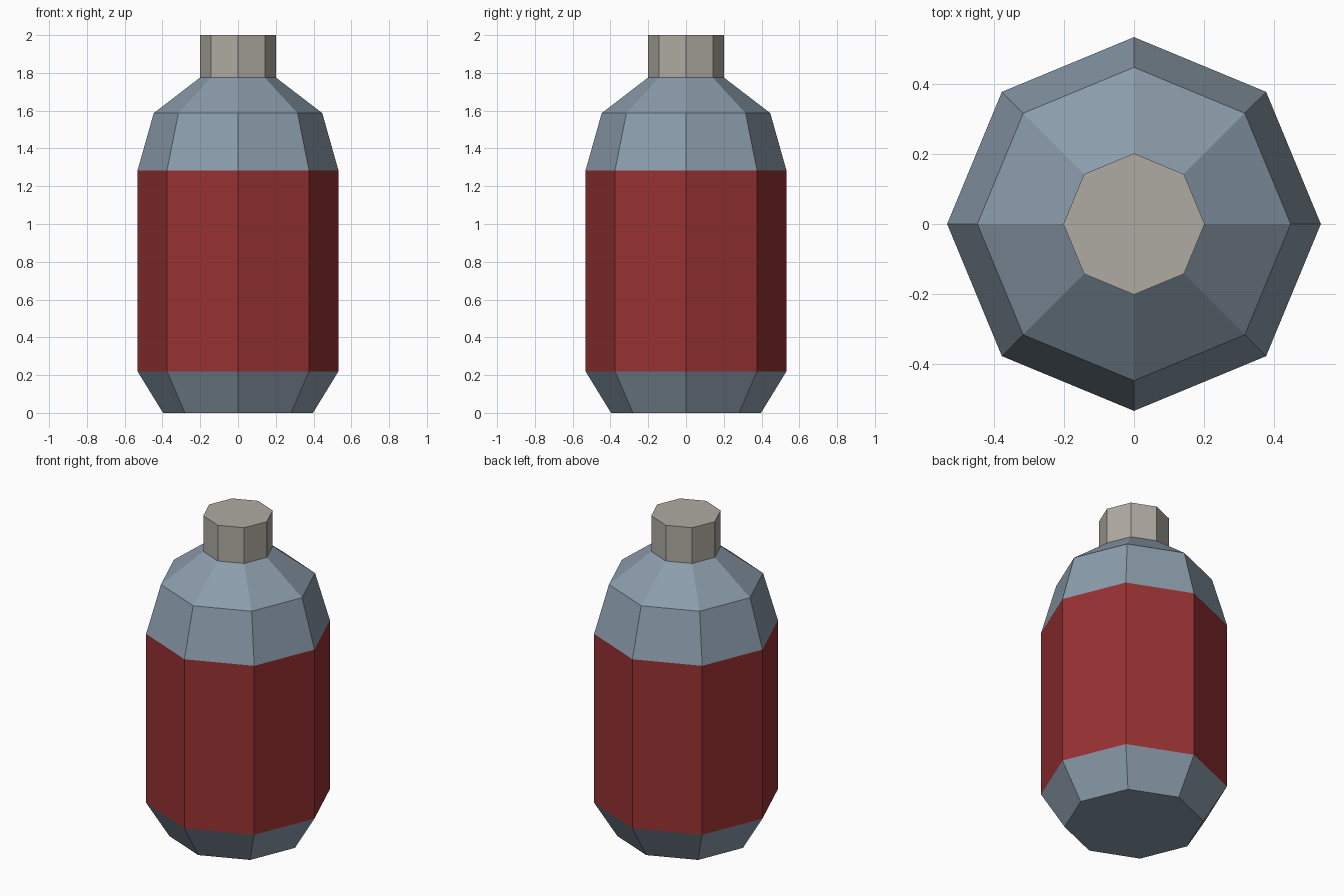
import bpy, bmesh, math

if "Cube" in bpy.data.objects:
    bpy.data.objects.remove(bpy.data.objects["Cube"])

SIDES = 8


def material(name, rgb):
    m = bpy.data.materials.new(name)
    m.diffuse_color = (*rgb, 1.0)
    m.use_nodes = True
    m.node_tree.nodes["Principled BSDF"].inputs["Base Color"].default_value = m.diffuse_color
    return m


steel = material("blue_grey", (0.26, 0.335, 0.41))
red = material("dark_red", (0.31, 0.031, 0.032))
stone = material("warm_grey", (0.43, 0.405, 0.36))


def lathe(name, profile, mats, close_bottom=False, close_top=False):
    """Flat-sided turned part; profile is (radius, z), one material per band."""
    bm = bmesh.new()
    rings = [[bm.verts.new((r * math.cos(a), r * math.sin(a), z))
              for a in (math.tau * i / SIDES for i in range(SIDES))]
             for r, z in profile]
    slots = list(dict.fromkeys(mats))
    for low, high, mat in zip(rings, rings[1:], mats):
        for i in range(SIDES):
            j = (i + 1) % SIDES
            f = bm.faces.new((low[i], low[j], high[j], high[i]))
            f.material_index = slots.index(mat)
    if close_bottom:
        bm.faces.new(rings[0][::-1]).material_index = slots.index(mats[0])
    if close_top:
        bm.faces.new(rings[-1]).material_index = slots.index(mats[-1])
    mesh = bpy.data.meshes.new(name)
    bm.to_mesh(mesh)
    bm.free()
    for m in slots:
        mesh.materials.append(m)
    obj = bpy.data.objects.new(name, mesh)
    bpy.context.collection.objects.link(obj)
    return obj


# Bottle: tapered foot, red label band, two-step shoulder
lathe("bottle_body",
      [(0.397, 0.0), (0.532, 0.22), (0.532, 1.283), (0.446, 1.587), (0.201, 1.775)],
      [steel, red, steel, steel], close_bottom=True)

# Cap on the neck
lathe("bottle_cap", [(0.201, 1.775), (0.201, 2.0)], [stone], close_top=True)
